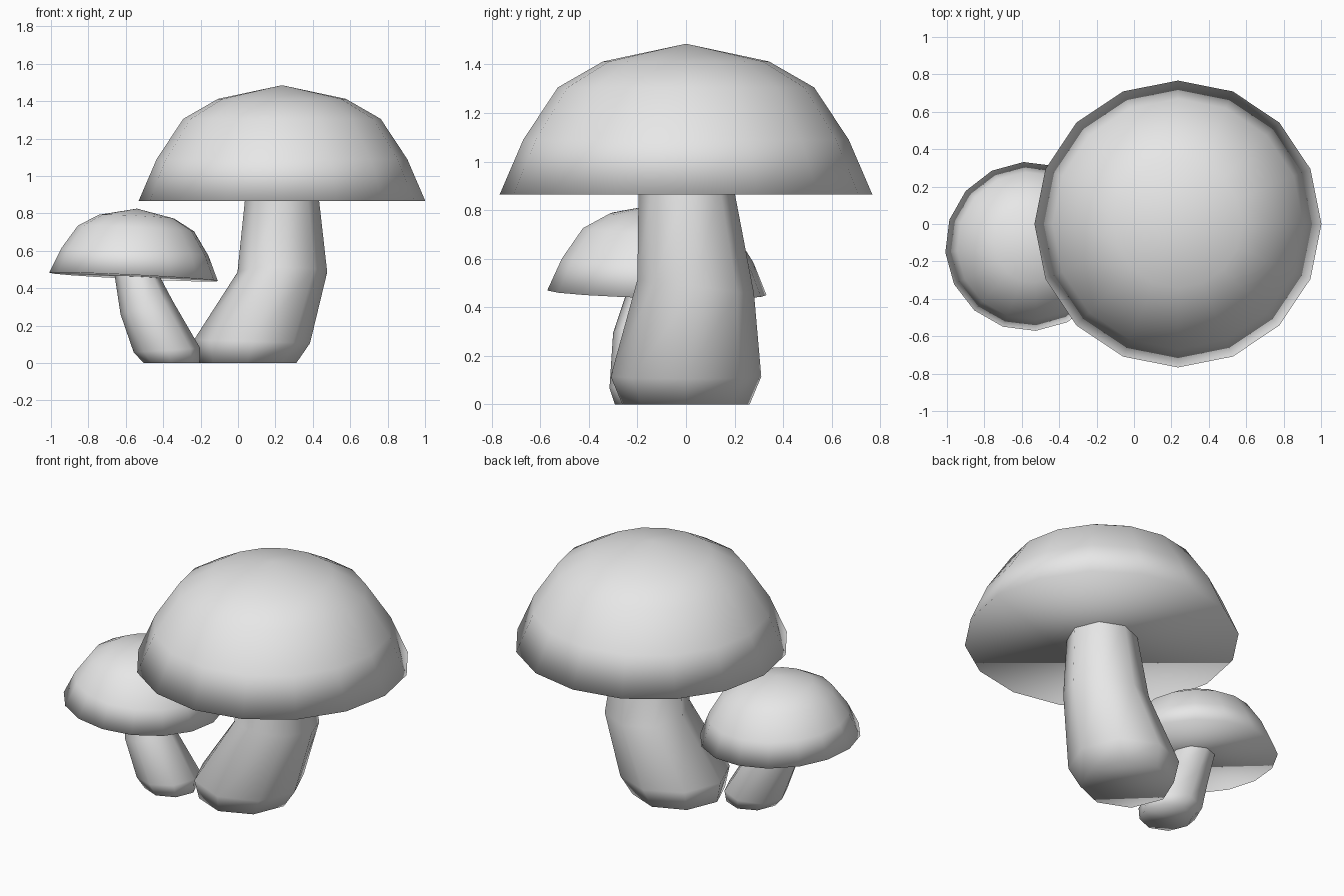
import bpy, bmesh
from math import cos, sin, pi, radians

if "Cube" in bpy.data.objects:
    bpy.data.objects.remove(bpy.data.objects["Cube"], do_unlink=True)

grey = bpy.data.materials.new("pale_grey")
grey.use_nodes = True
GREY = (0.8, 0.8, 0.8, 1)
grey.diffuse_color = GREY
grey.node_tree.nodes["Principled BSDF"].inputs["Base Color"].default_value = GREY


def loft(name, rings, sides, tip=None):
    """Skin rings of (x, y, z, radius, x slope, y slope), closed below, with an optional pointed tip."""
    bm = bmesh.new()
    loops = []
    for x, y, z, r, sx, sy in rings:
        loop = []
        for i in range(sides):
            dx, dy = r * cos(2 * pi * i / sides), r * sin(2 * pi * i / sides)
            loop.append(bm.verts.new((x + dx, y + dy, z + sx * dx + sy * dy)))
        loops.append(loop)
    bm.faces.new(loops[0][::-1])
    for low, high in zip(loops, loops[1:]):
        for i in range(sides):
            j = (i + 1) % sides
            bm.faces.new((low[i], low[j], high[j], high[i]))
    if tip:
        top = bm.verts.new(tip)
        for i in range(sides):
            bm.faces.new((loops[-1][i], loops[-1][(i + 1) % sides], top))
    for face in bm.faces:
        face.smooth = True
    mesh = bpy.data.meshes.new(name)
    bm.to_mesh(mesh)
    bm.free()
    mesh.materials.append(grey)
    obj = bpy.data.objects.new(name, mesh)
    bpy.context.collection.objects.link(obj)
    return obj


def cap(name, location, scale, tilt):
    profile = [(0.767, 0), (0.67, 0.225), (0.528, 0.44), (0.342, 0.547)]
    obj = loft(name, [(0, 0, h, r, 0, 0) for r, h in profile], 16, (0, 0, 0.62))
    obj.location = location
    obj.scale = (scale,) * 3
    obj.rotation_euler = [radians(a) for a in tilt]


# Caps
cap("large_cap", (0.235, 0, 0.865), 1, (0, 0, 0))
cap("small_cap", (-0.558, -0.12, 0.46), 0.59, (-1.2, 2.9, 4))

# Stems, from the foot up into the cap
loft("large_stem", [
    (0.05, 0, 0, 0.262, 0, 0),
    (0.075, 0, 0.115, 0.31, -0.03, 0),
    (0.237, 0.04, 0.485, 0.24, 0, -0.12),
    (0.235, 0, 0.9, 0.195, 0, 0)], 8)
loft("small_stem", [
    (-0.355, -0.143, 0, 0.15, 0, 0),
    (-0.38, -0.137, 0.068, 0.178, 0.06, 0),
    (-0.488, -0.16, 0.295, 0.14, 0.25, 0),
    (-0.548, -0.12, 0.49, 0.115, 0, 0)], 8)
